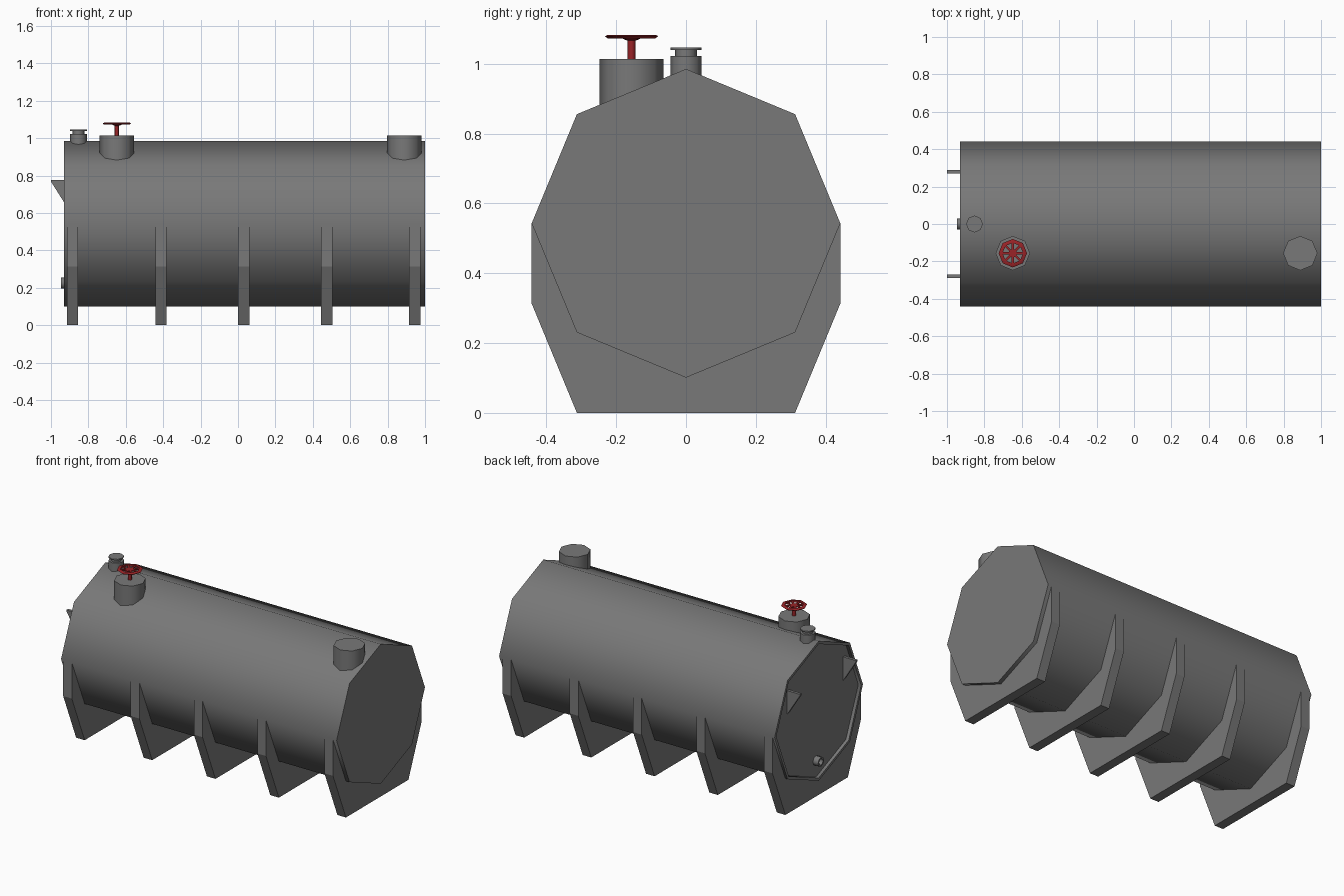
import bpy, bmesh, math
from mathutils import Matrix, Vector

if "Cube" in bpy.data.objects:
    bpy.data.objects.remove(bpy.data.objects["Cube"])


def material(name, rgb):
    m = bpy.data.materials.new(name)
    m.diffuse_color = (*rgb, 1)
    m.use_nodes = True
    m.node_tree.nodes["Principled BSDF"].inputs["Base Color"].default_value = m.diffuse_color
    return m


GREY = material("steel grey", (0.19, 0.19, 0.19))
RED = material("valve red", (0.32, 0.017, 0.02))
ALONG_X = Matrix.Rotation(math.pi / 2, 4, 'Y')   # local z -> world x


def finish(bm, name, mat, smooth=None):
    bmesh.ops.recalc_face_normals(bm, faces=bm.faces[:])
    me = bpy.data.meshes.new(name)
    bm.to_mesh(me)
    bm.free()
    me.materials.append(mat)
    ob = bpy.data.objects.new(name, me)
    bpy.context.collection.objects.link(ob)
    if smooth:
        bpy.ops.object.select_all(action='DESELECT')
        ob.select_set(True)
        bpy.context.view_layer.objects.active = ob
        bpy.ops.object.shade_smooth_by_angle(angle=math.radians(smooth))
    return ob


def turned(name, profile, place, mat, closed=False, sides=8, smooth=50):
    """Eight-sided turned part from (radius, height) points."""
    bm = bmesh.new()
    rings = []
    for r, h in profile:
        rings.append([bm.verts.new(place @ Vector((
            r * math.cos(2 * math.pi * i / sides),
            r * math.sin(2 * math.pi * i / sides), h))) for i in range(sides)])
    pairs = list(zip(rings, rings[1:]))
    if closed:
        pairs.append((rings[-1], rings[0]))
    for a, b in pairs:
        for i in range(sides):
            j = (i + 1) % sides
            bm.faces.new((a[i], a[j], b[j], b[i]))
    if not closed:
        bm.faces.new(rings[0])
        bm.faces.new(rings[-1])
    return finish(bm, name, mat, smooth)


def plate(name, points, thick, place, mat):
    """Flat outline in local xy, extruded by thick along local z, centred."""
    bm = bmesh.new()
    f = bm.faces.new([bm.verts.new((x, y, -thick / 2)) for x, y in points])
    new = bmesh.ops.extrude_face_region(bm, geom=[f])['geom']
    bmesh.ops.translate(bm, vec=(0, 0, thick),
                        verts=[v for v in new if isinstance(v, bmesh.types.BMVert)])
    bm.transform(place)
    return finish(bm, name, mat)


def at(x, y, z=0):
    return Matrix.Translation((x, y, z))


# Tank shell with a recessed left end
R, CZ = 0.442, 0.543
turned("tank", [(0.424, -0.91), (0.424, -0.93), (R, -0.93), (R, 1.0)],
       at(0, 0, CZ) @ ALONG_X, GREY)

# Saddles cradling the lower half of the tank
D = R * math.sqrt(0.5)
half = [(0, CZ - R), (D, CZ - D), (R, CZ), (R, 0.313), (D, 0)]
outline = half + [(-y, z) for y, z in reversed(half[1:])]
yz_plane = Matrix(((0, 0, 1, 0), (1, 0, 0, 0), (0, 1, 0, 0), (0, 0, 0, 1)))
for i, x in enumerate((-0.885, -0.412, 0.031, 0.475, 0.945)):
    plate(f"saddle_{i + 1}", outline, 0.06, at(x, 0) @ yz_plane, GREY)

# Manholes
MY = -0.156
for name, x in (("valve_manhole", -0.648), ("rear_manhole", 0.889)):
    turned(name, [(0.092, 0.85), (0.092, 1.013)], at(x, MY), GREY)

# Filler cap with neck
turned("filler_cap", [(0.045, 0.94), (0.045, 1.022), (0.031, 1.022),
                      (0.031, 1.039), (0.045, 1.039), (0.045, 1.047)],
       at(-0.853, 0), GREY)

# Hand wheel: stem and hub, rim, spokes
WHEEL = at(-0.648, MY)
turned("wheel_stem", [(0.011, 1.0), (0.011, 1.066), (0.024, 1.071), (0.024, 1.079)],
       WHEEL, RED)
turned("wheel_rim", [(0.055, 1.083), (0.068, 1.083), (0.076, 1.079),
                     (0.068, 1.072), (0.055, 1.072)], WHEEL, RED, closed=True)
for i in range(8):
    plate(f"wheel_spoke_{i + 1}",
          [(0.015, -0.006), (0.06, -0.006), (0.06, 0.006), (0.015, 0.006)], 0.006,
          WHEEL @ at(0, 0, 1.076) @ Matrix.Rotation(i * math.pi / 4, 4, 'Z'), RED)

# Hooks on the left end
xz_plane = Matrix.Rotation(math.pi / 2, 4, 'X')
for name, y in (("hook_front", -0.28), ("hook_back", 0.28)):
    plate(name, [(-1.0, 0.777), (-0.908, 0.777), (-0.908, 0.622), (-1.0, 0.768)],
          0.018, at(0, y) @ xz_plane, GREY)

# Drain pipe stub, open ended
turned("drain", [(0.03, -0.905), (0.03, -0.946), (0.02, -0.946), (0.02, -0.92)],
       at(0, 0, 0.225) @ ALONG_X, GREY)
